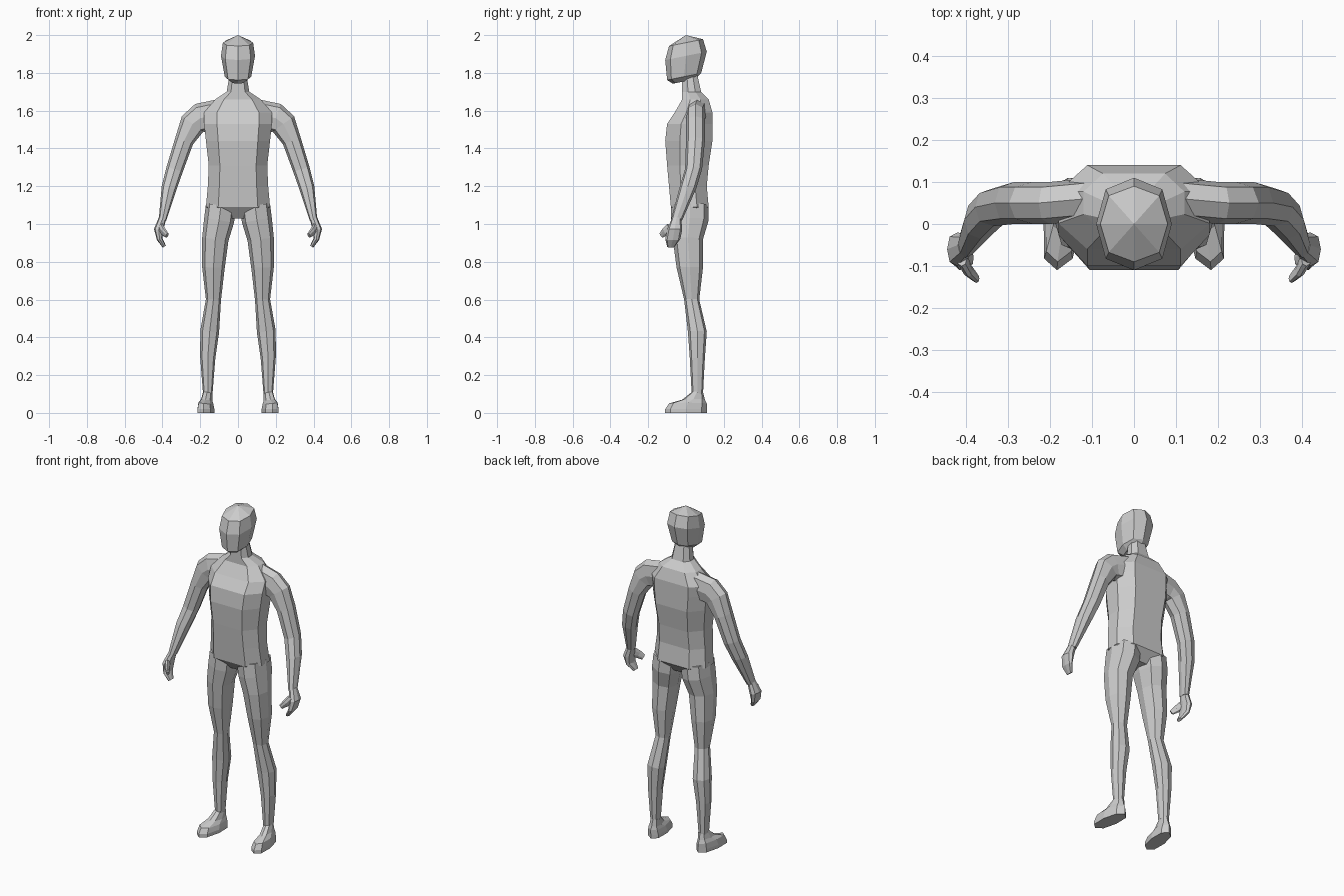
import bpy
import bmesh
from math import cos, sin, tau
from mathutils import Vector

cube = bpy.data.objects.get("Cube")
if cube:
    bpy.data.objects.remove(cube, do_unlink=True)

# One plain clay colour for the whole figure
clay = bpy.data.materials.new("clay_grey")
clay.use_nodes = True
colour = (.6, .6, .6, 1)
clay.diffuse_color = colour
shader = clay.node_tree.nodes["Principled BSDF"]
shader.inputs["Base Color"].default_value = colour


def section(sides, wide, deep):
    """Regular polygon, front corner first, swollen and clipped to a unit square."""
    def clip(value):
        return max(-1, min(1, value))

    angles = [tau * (i / sides - 1 / 4) for i in range(sides)]
    return [(clip(wide * cos(a)), clip(deep * sin(a))) for a in angles]


TRUNK = section(10, 1.05, 1.24)
LIMB = section(8, 1.06, 1.06)


def loft(name, outline, stations, side=1, depth=(0, 1, 0)):
    """Skin rings set square to the path as seen from the front.

    Each station holds the ring's centre x, y, z, its half width and half depth.
    """
    bm = bmesh.new()
    centres = [Vector(station[:3]) for station in stations]
    last = len(stations) - 1
    rings = []
    for i, (x, y, z, half_width, half_depth) in enumerate(stations):
        path = centres[min(i + 1, last)] - centres[max(i - 1, 0)]
        across = Vector((-path.z, 0, path.x)).normalized() * half_width
        back = Vector(depth) * half_depth
        points = [centres[i] + across * u + back * v for u, v in outline]
        rings.append([bm.verts.new((side * p.x, p.y, p.z)) for p in points])

    # Join neighbouring rings and close both ends
    for lower, upper in zip(rings, rings[1:]):
        for i in range(len(outline)):
            bm.faces.new((lower[i - 1], lower[i], upper[i], upper[i - 1]))
    bm.faces.new(rings[0])
    bm.faces.new(rings[-1])
    bmesh.ops.remove_doubles(bm, verts=bm.verts, dist=.0005)
    bmesh.ops.recalc_face_normals(bm, faces=bm.faces)

    mesh = bpy.data.meshes.new(name)
    bm.to_mesh(mesh)
    bm.free()
    mesh.materials.append(clay)
    part = bpy.data.objects.new(name, mesh)
    bpy.context.collection.objects.link(part)


# Trunk from crotch to neck
loft("torso", TRUNK, [
    (0, .02, 1.03, .08, .05),
    (0, .02, 1.09, .17, .1),
    (0, .01, 1.2, .16, .1),
    (0, .01, 1.31, .155, .11),
    (0, .015, 1.44, .17, .125),
    (0, .02, 1.53, .18, .12),
    (0, .04, 1.59, .18, .1),
    (0, .05, 1.66, .12, .07),
    (0, .03, 1.7, .06, .05),
    (0, .02, 1.79, .045, .04),
])

# Head from jaw to crown, chin tipped down
loft("head", LIMB, [
    (0, -.01, 1.755, .04, .06),
    (0, -.01, 1.78, .07, .09),
    (0, 0, 1.89, .09, .11),
    (0, 0, 1.96, .08, .09),
    (0, 0, 2, 0, 0),
], depth=(0, 1, .2))

for label, side in (("left", 1), ("right", -1)):
    # Leg from hip to ankle
    loft(label + "_leg", LIMB, [
        (.09, .02, 1.1, .08, .1),
        (.1, .02, 1.02, .08, .1),
        (.12, .01, .92, .07, .08),
        (.13, .02, .77, .06, .07),
        (.13, .03, .6, .04, .04),
        (.15, .06, .43, .05, .05),
        (.16, .06, .29, .04, .04),
        (.16, .06, .1, .025, .03),
    ], side)

    # Foot from flat sole to ankle, toes turned out
    loft(label + "_foot", LIMB, [
        (.17, 0, 0, .045, .11),
        (.17, 0, .02, .045, .11),
        (.17, .01, .05, .04, .1),
        (.165, .04, .07, .03, .06),
        (.16, .06, .11, .025, .03),
    ], side, depth=(-.12, 1, 0))

    # Arm from inside the shoulder to the wrist
    loft(label + "_arm", LIMB, [
        (.1, .06, 1.58, .08, .05),
        (.2, .05, 1.56, .08, .05),
        (.24, .05, 1.53, .07, .05),
        (.285, .05, 1.44, .05, .05),
        (.335, .04, 1.29, .045, .045),
        (.365, .01, 1.19, .04, .045),
        (.4, -.05, 1.02, .02, .03),
    ], side)

    # Hand with joined fingers
    loft(label + "_hand", LIMB, [
        (.4, -.05, 1.03, .02, .025),
        (.42, -.06, .97, .025, .04),
        (.415, -.07, .92, .015, .04),
        (.39, -.08, .88, .01, .02),
    ], side)

    # Thumb reaching forward and down
    loft(label + "_thumb", LIMB, [
        (.41, -.08, .98, .015, .02),
        (.395, -.11, .96, .015, .015),
        (.375, -.13, .94, .01, .01),
    ], side, depth=(0, 1, -1))
